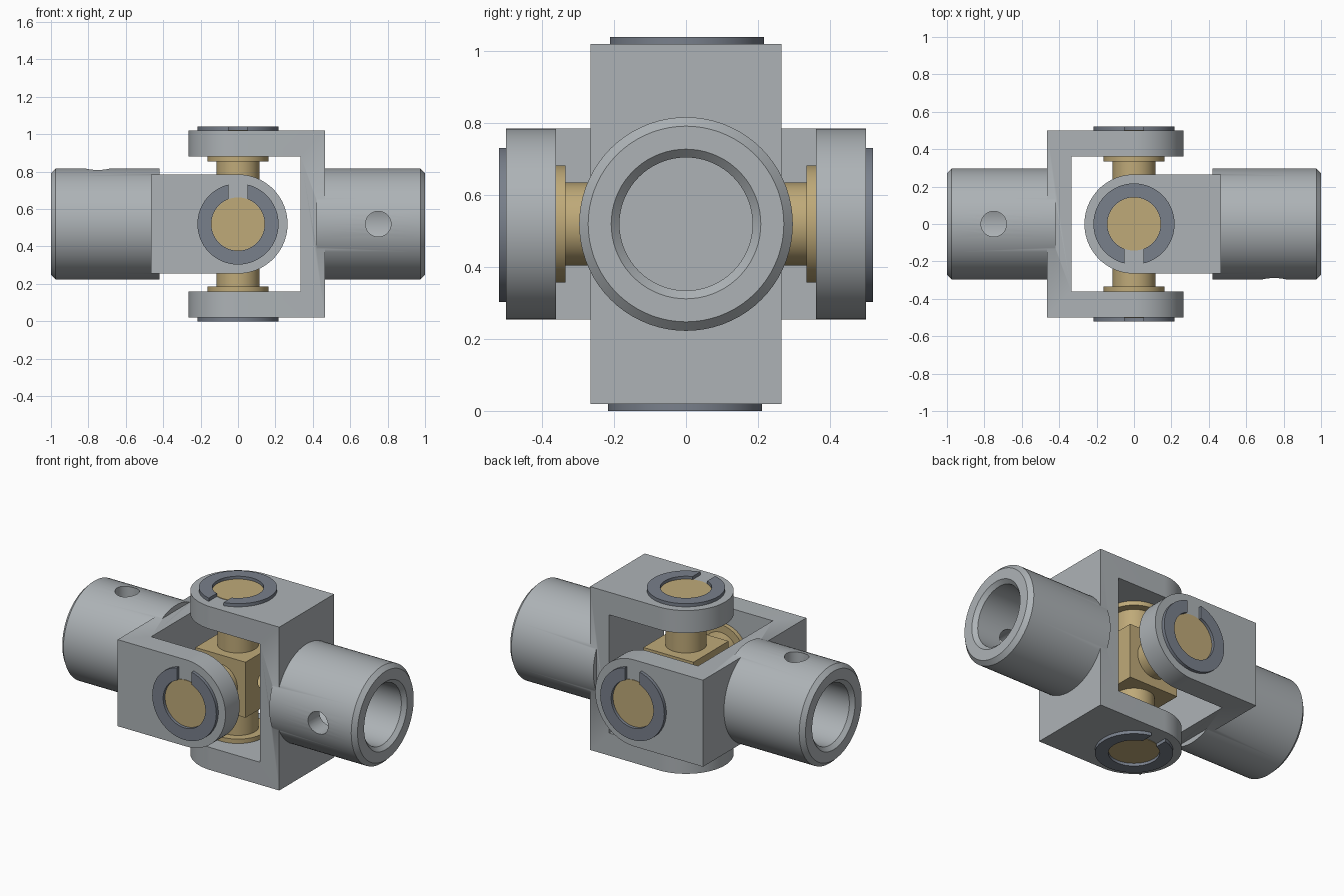
import bpy, bmesh, math
from mathutils import Matrix, Vector

if "Cube" in bpy.data.objects:
    bpy.data.objects.remove(bpy.data.objects["Cube"])

CZ = 0.52                                   # height of the joint centre
LIFT = Matrix.Translation((0, 0, CZ))


def rot(deg, axis):
    return Matrix.Rotation(math.radians(deg), 4, axis)


def material(name, rgb):
    m = bpy.data.materials.new(name)
    m.diffuse_color = (*rgb, 1)
    m.use_nodes = True
    m.node_tree.nodes["Principled BSDF"].inputs["Base Color"].default_value = m.diffuse_color
    return m


STEEL = material("grey steel", (0.42, 0.45, 0.47))
BRASS = material("brass", (0.52, 0.40, 0.19))
CLIP = material("dark clip steel", (0.19, 0.215, 0.26))


def finish(name, bm, mat, matrix=Matrix()):
    bmesh.ops.recalc_face_normals(bm, faces=bm.faces)
    me = bpy.data.meshes.new(name)
    bm.to_mesh(me)
    bm.free()
    me.transform(matrix)
    me.materials.append(mat)
    ob = bpy.data.objects.new(name, me)
    bpy.context.collection.objects.link(ob)
    return ob


def activate(ob):
    bpy.ops.object.select_all(action='DESELECT')
    ob.select_set(True)
    bpy.context.view_layer.objects.active = ob


def smooth(ob):
    activate(ob)
    bpy.ops.object.shade_smooth_by_angle(angle=math.radians(30))


def lathe(name, profile, mat, matrix=Matrix(), steps=72):
    """Spin (radius, height) points round z."""
    bm = bmesh.new()
    vs = [bm.verts.new((r, 0, h)) for r, h in profile]
    es = [bm.edges.new(p) for p in zip(vs, vs[1:])]
    bmesh.ops.spin(bm, geom=vs + es, cent=(0, 0, 0), axis=(0, 0, 1),
                   angle=math.tau, steps=steps, use_duplicate=False)
    bmesh.ops.remove_doubles(bm, verts=bm.verts, dist=1e-5)
    return finish(name, bm, mat, matrix)


def prism(name, outline, z0, z1, mat, matrix=Matrix()):
    bm = bmesh.new()
    face = bm.faces.new([bm.verts.new((x, y, z0)) for x, y in outline])
    ext = bmesh.ops.extrude_face_region(bm, geom=[face])
    bmesh.ops.translate(bm, vec=(0, 0, z1 - z0),
                        verts=[v for v in ext['geom'] if isinstance(v, bmesh.types.BMVert)])
    return finish(name, bm, mat, matrix)


def box(name, lo, hi, mat):
    return prism(name, [(lo[0], lo[1]), (hi[0], lo[1]), (hi[0], hi[1]), (lo[0], hi[1])],
                 lo[2], hi[2], mat)


def arc(r, a0, a1, n=64):
    return [(r * math.cos(a0 + (a1 - a0) * i / n), r * math.sin(a0 + (a1 - a0) * i / n))
            for i in range(n + 1)]


def boolean(ob, other, op):
    activate(ob)
    mod = ob.modifiers.new(op, 'BOOLEAN')
    mod.operation, mod.object, mod.solver = op, other, 'EXACT'
    bpy.ops.object.modifier_apply(modifier=mod.name)
    bpy.data.objects.remove(other)


def cylinder_profile(r, h0, h1):
    return [(0, h0), (r, h0), (r, h1), (0, h1)]


# Right yoke: round-ended block with a slot cut out, plus the bored hub
W = 0.265
yoke = prism("right_yoke", arc(W, math.pi / 2, 1.5 * math.pi) + [(0.465, -W), (0.465, W)],
             -0.5, 0.5, STEEL)
boolean(yoke, box("slot", (-0.6, -0.6, -0.362), (0.335, 0.6, 0.362), STEEL), 'DIFFERENCE')
hub = lathe("hub", [(0, 0.42), (0.297, 0.42), (0.297, 0.975), (0.272, 1.0), (0.208, 1.0),
                    (0.185, 0.977), (0.185, 0.468), (0, 0.468)], STEEL, rot(90, 'Y'))
# set-screw hole through the front wall of the hub
boolean(hub, lathe("hole", cylinder_profile(0.068, 0.05, 0.5), STEEL,
                   Matrix.Translation((0.75, 0, 0)) @ rot(90, 'X'), 48), 'DIFFERENCE')
boolean(yoke, hub, 'UNION')

# Left yoke: the same part turned round and rolled a quarter turn
left = bpy.data.objects.new("left_yoke", yoke.data.copy())
bpy.context.collection.objects.link(left)
left.data.transform(LIFT @ rot(90, 'X') @ rot(180, 'Z'))
yoke.data.transform(LIFT)
smooth(yoke)
smooth(left)

# Centre block with a cross-drilled hole along x
block = box("centre_block", (-0.17,) * 3, (0.17,) * 3, BRASS)
boolean(block, lathe("drill", cylinder_profile(0.05, -0.3, 0.3), BRASS, rot(90, 'Y'), 32),
        'DIFFERENCE')
block.data.transform(LIFT)
smooth(block)

# Four pins with collars, each held by a slotted retaining clip
PIN = [(0, 0.15), (0.115, 0.15), (0.115, 0.335), (0.163, 0.335), (0.163, 0.364),
       (0.142, 0.364), (0.142, 0.503), (0, 0.503)]
RO, RI, GAP = 0.217, 0.143, 0.05
ao, ai = math.asin(GAP / RO), math.asin(GAP / RI)
clip_outline = (arc(RO, -math.pi / 2 + ao, 1.5 * math.pi - ao) +
                arc(RI, 1.5 * math.pi - ai, -math.pi / 2 + ai))
TURNS = {"top": Matrix(), "bottom": rot(180, 'X'),
         "front": rot(90, 'X') @ rot(180, 'Z'), "back": rot(-90, 'X')}
for side, turn in TURNS.items():
    smooth(lathe(side + "_pin", PIN, BRASS, LIFT @ turn))
    smooth(prism(side + "_clip", clip_outline, 0.499, 0.52, CLIP, LIFT @ turn))
